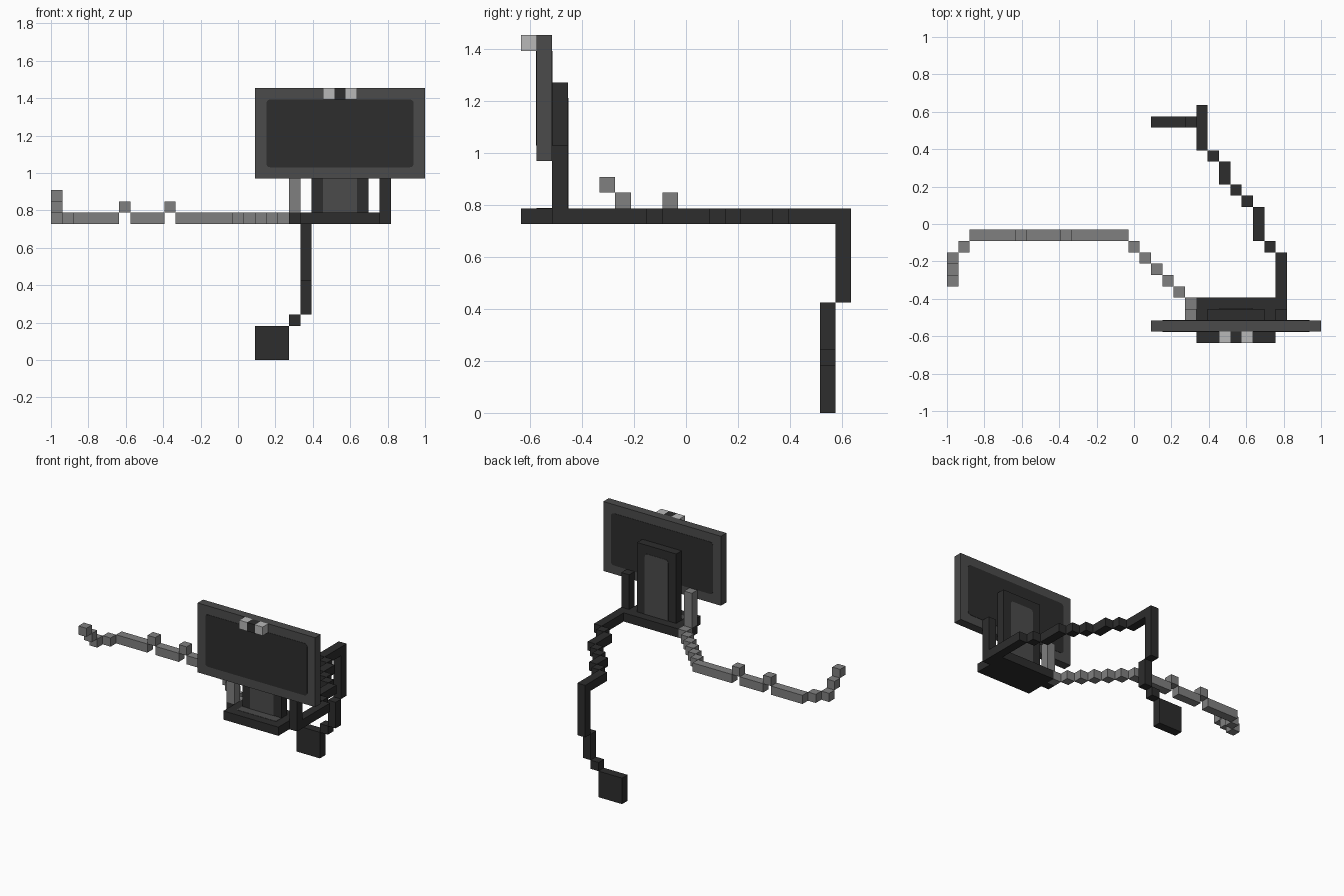
import bpy, bmesh, math
from mathutils import Vector

if "Cube" in bpy.data.objects:
    bpy.data.objects.remove(bpy.data.objects["Cube"])

U = 2 / 33                                  # one block of the grid
ORIGIN = Vector((-1, -10.5 * U, 0))


def material(name, value):
    m = bpy.data.materials.new(name)
    m.diffuse_color = (value, value, value, 1)
    m.use_nodes = True
    m.node_tree.nodes["Principled BSDF"].inputs["Base Color"].default_value = m.diffuse_color
    return m


BLACK = material("charcoal black", 0.026)
FRAME = material("dark grey", 0.070)
GREY = material("mid grey", 0.216)
SILVER = material("light grey", 0.485)


def finish(name, bm, mat):
    bmesh.ops.recalc_face_normals(bm, faces=bm.faces)
    me = bpy.data.meshes.new(name)
    bm.to_mesh(me)
    bm.free()
    me.materials.append(mat)
    ob = bpy.data.objects.new(name, me)
    bpy.context.collection.objects.link(ob)
    return ob


def blocks(name, mat, *cells):
    """Boxes given as grid ranges: x0, x1, y0, y1, z0, z1."""
    bm = bmesh.new()
    for x0, x1, y0, y1, z0, z1 in cells:
        lo, hi = Vector((x0, y0, z0)), Vector((x1, y1, z1))
        vs = bmesh.ops.create_cube(bm, size=1)["verts"]
        for v in vs:
            p = (lo + hi) / 2 + Vector(a * b for a, b in zip(v.co, hi - lo))
            v.co = ORIGIN + p * U
    return finish(name, bm, mat)


def panel(name, mat, x0, x1, z0, z1, y, side, r=0.35, t=0.03):
    """Thin round-cornered plate on a front (side=-1) or back (side=1) face."""
    bm = bmesh.new()
    corners = [(x1 - r, z1 - r, 0), (x0 + r, z1 - r, 90),
               (x0 + r, z0 + r, 180), (x1 - r, z0 + r, 270)]
    vs = []
    for cx, cz, start in corners:
        for k in range(4):
            a = math.radians(start + 30 * k)
            p = Vector((cx + r * math.cos(a), y, cz + r * math.sin(a)))
            vs.append(bm.verts.new(ORIGIN + p * U))
    face = bm.faces.new(vs)
    out = bmesh.ops.extrude_face_region(bm, geom=[face])["geom"]
    bmesh.ops.translate(bm, vec=(0, side * t * U, 0),
                        verts=[g for g in out if isinstance(g, bmesh.types.BMVert)])
    return finish(name, bm, mat)


# Monitor with dark screen and dark back panel
blocks("monitor_frame", FRAME, (18, 33, 1, 2, 16, 24))
panel("screen", BLACK, 19, 32, 17, 23, 1, -1)
panel("monitor_back_panel", BLACK, 19, 32, 17, 23, 2, 1)

# Webcam clipped to the top edge
blocks("webcam_sides", SILVER, (24, 25, 0, 1, 23, 24), (26, 27, 0, 1, 23, 24))
blocks("webcam_lens", BLACK, (25, 26, 0, 1, 23, 24))

# Stand, its inlays, and the base with socket blocks at both sides
blocks("stand", BLACK, (23, 28, 2, 3, 13, 21))
panel("stand_back_inlay", FRAME, 24, 27, 12.5, 20, 3, 1)
panel("stand_front_inlay", FRAME, 24, 27, 12.5, 20, 2, -1)
blocks("base", BLACK, (22, 29, 0, 4, 12, 13),
       (21, 22, 2, 3, 12, 13), (29, 30, 2, 3, 12, 13))
blocks("base_inlay", FRAME, (23, 28, 1, 2, 12.97, 13.03))

# Upright cable ends beside the stand
blocks("grey_cable_upright", GREY, (21, 22, 2, 3, 13, 17))
blocks("black_cable_upright", BLACK, (29, 30, 2, 3, 13, 17))

# Grey cable: diagonal steps, long run with two raised kinks, rising tip
steps = [(21 - k, 22 - k, 3 + k, 4 + k, 12, 13) for k in range(6)]
run = [(a, b, 9, 10, z, z + 1) for a, b, z in
       [(11, 16, 12), (10, 11, 13), (7, 10, 12), (6, 7, 13), (2, 6, 12)]]
tip = [(1, 2, 8, 9, 12, 13)] + [(0, 1, 7 - k, 8 - k, 12 + k, 13 + k) for k in range(3)]
blocks("grey_cable", GREY, *steps, *run, *tip)

# Black power cable: winding run behind the base, then dropping down
level = [(x, x + 1, a, b, 12, 13) for x, a, b in
         [(29, 3, 8), (28, 8, 9), (27, 9, 12), (26, 12, 13), (25, 13, 14),
          (24, 14, 16), (23, 16, 17), (22, 17, 21)]]
drop = [(22, 23, 20, 21, 7, 12), (22, 23, 19, 20, 4, 7), (21, 22, 19, 20, 3, 4)]
blocks("power_cable", BLACK, *level, *drop)

# Flat plug at the end of the power cable
blocks("power_plug", BLACK, (18, 21, 19, 20, 0, 3))
